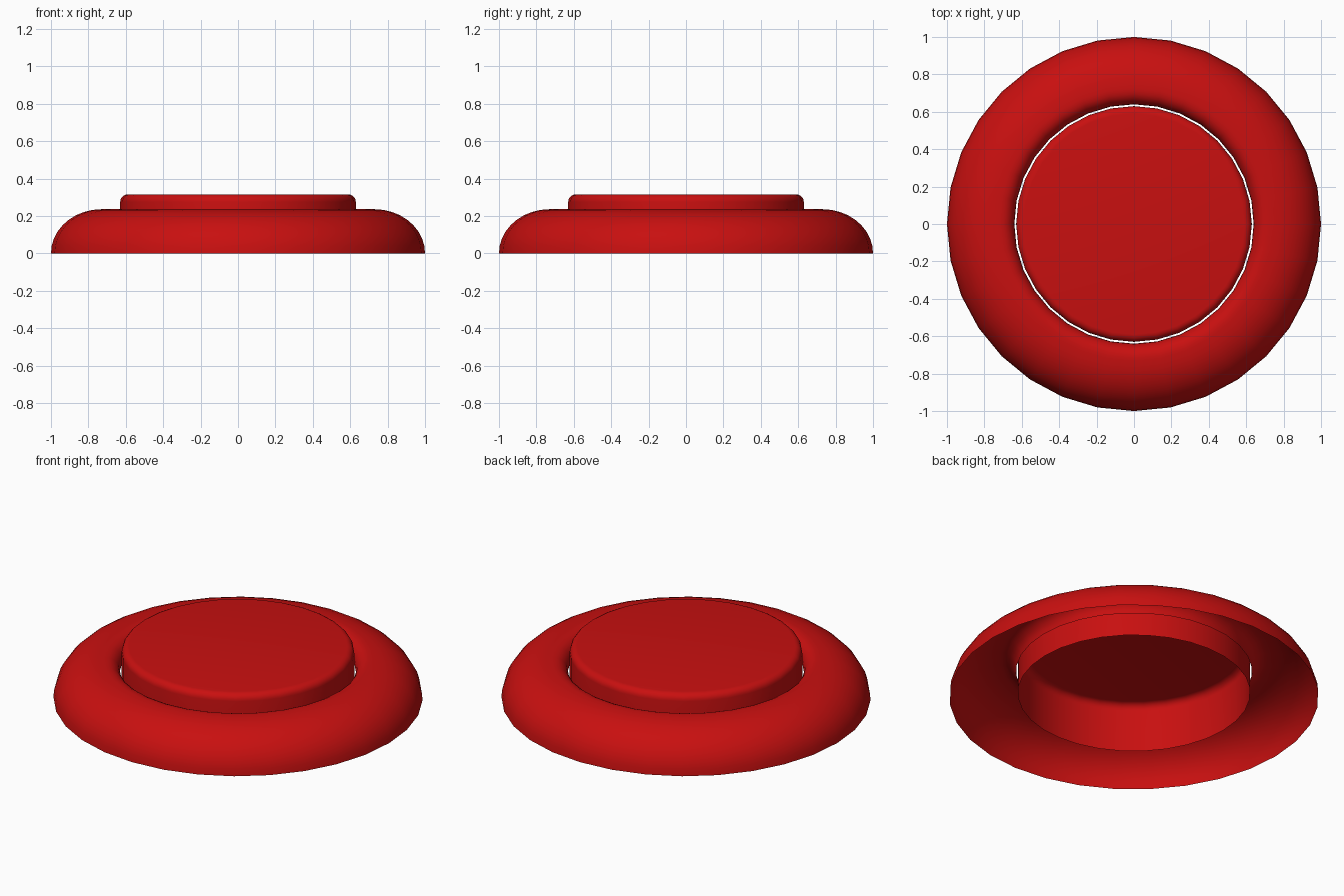
import bpy
import bmesh
from math import cos, sin, pi, radians

SEGMENTS = 32

cube = bpy.data.objects.get("Cube")
if cube:
    bpy.data.objects.remove(cube, do_unlink=True)

# Glossy red used on both parts
red = bpy.data.materials.new("red")
red.use_nodes = True
color = (0.58, 0.005, 0.005, 1)
red.diffuse_color = color
red.node_tree.nodes["Principled BSDF"].inputs["Base Color"].default_value = color


def arc(cx, cz, rx, rz, start, end, steps):
    """Points (radius, height) along part of an ellipse, angles in degrees."""
    angles = [radians(start + (end - start) * i / steps) for i in range(steps + 1)]
    return [(cx + rx * cos(a), cz + rz * sin(a)) for a in angles]


def lathe(name, profile, capped=False):
    """Revolve a profile, listed from the outside upward, about the z axis."""
    bm = bmesh.new()
    rings = []
    for r, z in profile:
        rings.append([bm.verts.new((r * cos(2 * pi * i / SEGMENTS),
                                    r * sin(2 * pi * i / SEGMENTS), z))
                      for i in range(SEGMENTS)])
    for low, high in zip(rings, rings[1:]):
        for i in range(SEGMENTS):
            j = (i + 1) % SEGMENTS
            bm.faces.new((low[i], low[j], high[j], high[i]))
    if capped:
        bm.faces.new(rings[-1])
    mesh = bpy.data.meshes.new(name)
    bm.to_mesh(mesh)
    bm.free()
    mesh.materials.append(red)
    obj = bpy.data.objects.new(name, mesh)
    bpy.context.collection.objects.link(obj)
    bpy.ops.object.select_all(action="DESELECT")
    obj.select_set(True)
    bpy.context.view_layer.objects.active = obj
    bpy.ops.object.shade_smooth_by_angle(angle=radians(40))
    return obj


# Rounded surround: open shell whose inner lip curls down around the button
outer_curve = arc(0.73, 0, 0.27, 0.236, 0, 90, 9)
inner_lip = arc(0.715, 0.156, 0.075, 0.08, 90, 180, 6)
lathe("surround_ring", outer_curve + inner_lip)

# Push button: hollow cap with a softened top edge, open underneath
top_edge = arc(0.59, 0.275, 0.04, 0.04, 0, 90, 5)
lathe("push_button", [(0.63, 0.025)] + top_edge, capped=True)
